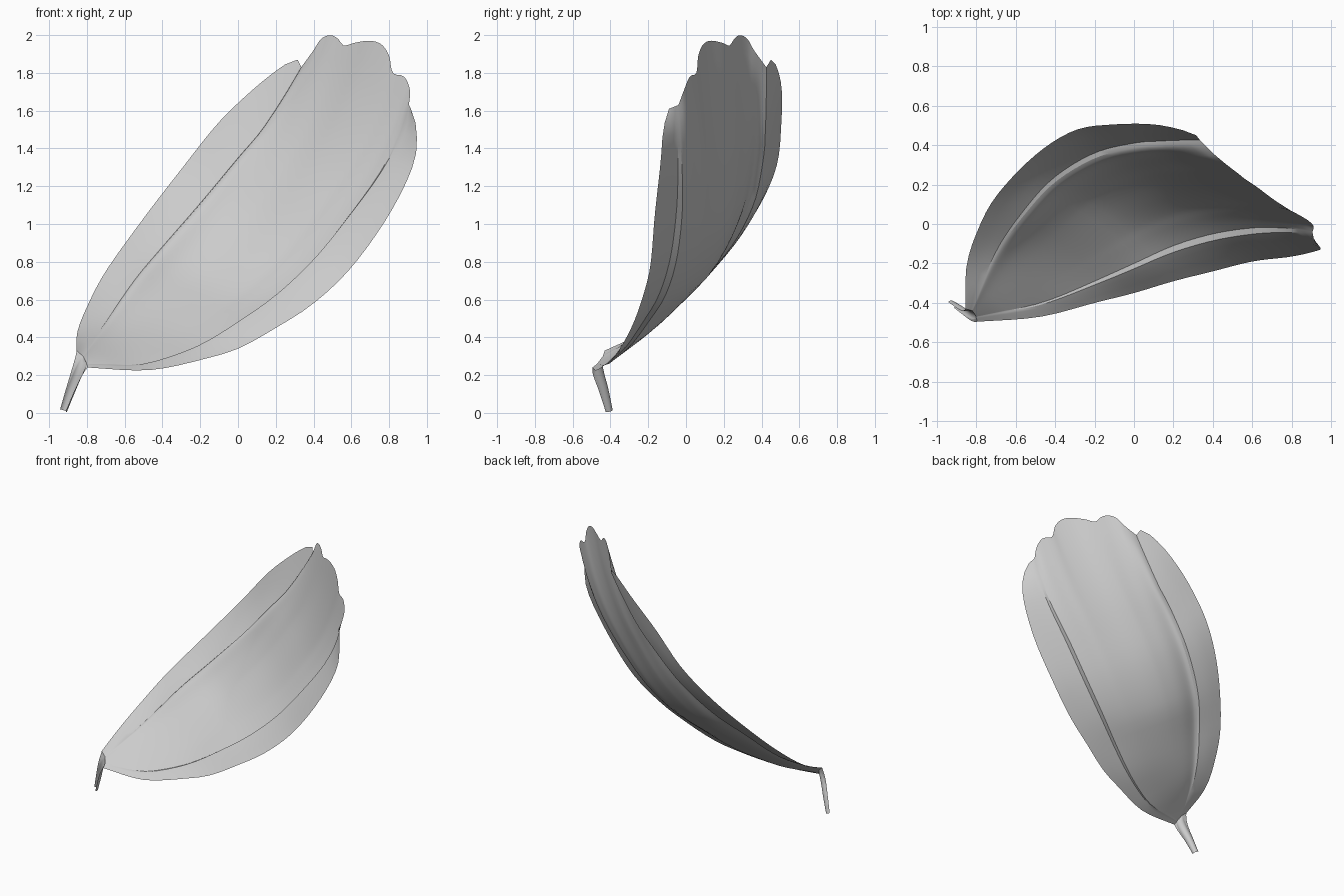
import bpy
from math import sin, cos, pi, exp
from mathutils import Vector

if "Cube" in bpy.data.objects:
    bpy.data.objects.remove(bpy.data.objects["Cube"])

ROWS, COLS, STEM_ROWS = 32, 44, 14
BACK = Vector((0.27, 0.80, -0.55)).normalized()   # outward side of the cupped blade


def resample(points, count):
    """Smooth curve through the points, evenly spaced."""
    p = [Vector(q) for q in points]
    p = [2 * p[0] - p[1]] + p + [2 * p[-1] - p[-2]]
    dense = []
    for a, b, c, d in zip(p, p[1:], p[2:], p[3:]):
        for i in range(20):
            t = i / 20
            dense.append(0.5 * (2 * b + (c - a) * t + (2 * a - 5 * b + 4 * c - d) * t ** 2
                                + (3 * b - a - 3 * c + d) * t ** 3))
    dense.append(p[-2])
    total = [0]
    for a, b in zip(dense, dense[1:]):
        total.append(total[-1] + (b - a).length)
    out, j = [], 0
    for i in range(count):
        s = total[-1] * i / (count - 1)
        while j < len(dense) - 2 and total[j + 1] < s:
            j += 1
        f = (s - total[j]) / max(total[j + 1] - total[j], 1e-9)
        out.append(dense[j].lerp(dense[j + 1], f))
    return out


def loft(name, rows, material):
    n = len(rows[0])
    verts = [v for row in rows for v in row]
    faces = [(r * n + c, r * n + c + 1, (r + 1) * n + c + 1, (r + 1) * n + c)
             for r in range(len(rows) - 1) for c in range(n - 1)]
    mesh = bpy.data.meshes.new(name)
    mesh.from_pydata(verts, [], faces)
    mesh.materials.append(material)
    obj = bpy.data.objects.new(name, mesh)
    bpy.context.collection.objects.link(obj)
    bpy.ops.object.select_all(action='DESELECT')
    obj.select_set(True)
    bpy.context.view_layer.objects.active = obj
    bpy.ops.object.shade_smooth_by_angle(angle=0.5)


grey = bpy.data.materials.new("pale_grey")
grey.use_nodes = True
grey.diffuse_color = (0.6, 0.6, 0.6, 1)
grey.node_tree.nodes["Principled BSDF"].inputs["Base Color"].default_value = (0.6, 0.6, 0.6, 1)

# Long curves of the blade: two outer edges and two creases
upper_edge = resample([(-.855, -.43, .33), (-.85, -.22, .43), (-.8, -.05, .56), (-.7, .14, .75),
                       (-.5, .35, 1.03), (-.3, .475, 1.29), (-.1, .505, 1.54),
                       (.1, .505, 1.73), (.25, .475, 1.845), (.315, .45, 1.87)], ROWS)
upper_crease = resample([(-.82, -.44, .3), (-.7, -.14, .48), (-.55, .08, .7), (-.4, .24, .88),
                         (-.2, .36, 1.11), (0, .41, 1.35), (.12, .42, 1.49),
                         (.24, .425, 1.67), (.335, .425, 1.83)], ROWS)
lower_crease = resample([(-.8, -.47, .26), (-.55, -.42, .255), (-.4, -.375, .285),
                         (-.2, -.29, .36), (0, -.2, .48), (.2, -.11, .62), (.4, -.05, .81),
                         (.6, -.02, 1.06), (.75, -.02, 1.27), (.85, -.03, 1.46),
                         (.905, -.04, 1.63)], ROWS)
lower_edge = resample([(-.79, -.495, .24), (-.55, -.48, .225), (-.4, -.455, .235),
                       (-.2, -.4, .28), (0, -.35, .34), (.2, -.29, .45), (.4, -.24, .58),
                       (.6, -.19, .77), (.8, -.165, 1.05), (.93, -.135, 1.32),
                       (.945, -.12, 1.5), (.915, -.09, 1.61)], ROWS)

# Scalloped tip
tip = resample([(.335, .425, 1.83), (.4, .36, 1.92), (.44, .325, 1.98), (.49, .285, 2.0),
                (.53, .255, 1.98), (.56, .23, 1.945), (.62, .19, 1.96), (.7, .13, 1.97),
                (.76, .09, 1.95), (.8, .065, 1.89), (.82, .055, 1.8), (.88, .02, 1.78),
                (.91, -.01, 1.71), (.905, -.04, 1.63)], COLS + 1)

# Fold profiles of the side flanges: (way from crease to edge, depth per width)
UPPER_FOLD = [(0.3, .03), (0.65, .03), (1, 0)]
LOWER_FOLD = [(0.08, -.12), (0.3, -.11), (0.65, -.05), (1, 0)]


def flange(crease, edge, fold, amount):
    width = (edge - crease).length * amount
    return [crease.lerp(edge, v) + BACK * depth * width for v, depth in fold]


# Blade: flange, cupped panel with a raised rim by the upper crease, flange
rows = []
for i in range(ROWS):
    t = i / (ROWS - 1)
    a, b = upper_crease[i], lower_crease[i]
    width = (a - b).length
    amount = sin(pi * t) ** 0.6 if 0 < i < ROWS - 1 else 0
    cup = 0.28 * min(1, max(0, (t - 0.12) / 0.3)) * (1 - t ** 3)
    panel = []
    for c in range(COLS + 1):
        u = c / COLS
        rim = 0.04 * amount * u / 0.06 * exp(1 - u / 0.06)
        depth = (cup * u * (1 - u) - rim) * width
        stretch = tip[c] - upper_crease[-1].lerp(lower_crease[-1], u)
        panel.append(a.lerp(b, u) + BACK * depth + stretch * t ** 4)
    rows.append(flange(a, upper_edge[i], UPPER_FOLD, amount)[::-1] + panel
                + flange(b, lower_edge[i], LOWER_FOLD, amount))
loft("petal_blade", rows, grey)

# Stem: a narrow gutter that opens out into the foot of the blade
path = resample([(-.927, -.41, .012), (-.89, -.44, .12), (-.855, -.472, .21),
                 (-.825, -.468, .275)], STEM_ROWS)
side = Vector((0.65, -0.65, -0.3)).normalized()
outer = Vector((0.64, 0.69, -0.1)).normalized()
foot = rows[0]
stem = []
for i, p in enumerate(path):
    t = i / (STEM_ROWS - 1)
    w = 0.022 + 0.018 * t
    row = []
    for c, end in enumerate(foot):
        angle = pi * (1 - c / (len(foot) - 1))
        gutter = p + side * w * cos(angle) + outer * w * sin(angle)
        row.append(gutter.lerp(end, t ** 3))
    stem.append(row)
loft("stem", stem, grey)
